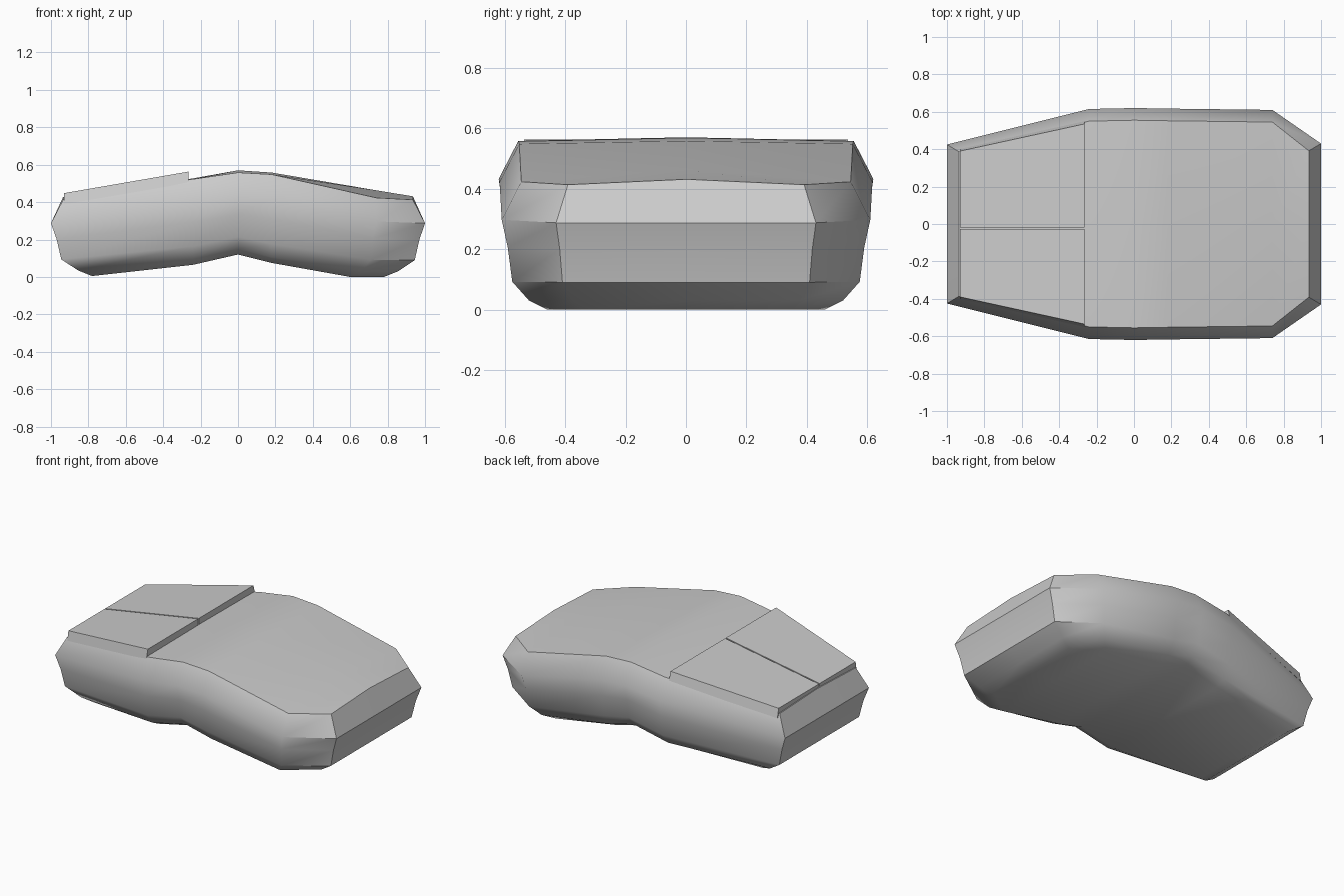
import bpy, bmesh

if "Cube" in bpy.data.objects:
    bpy.data.objects.remove(bpy.data.objects["Cube"])

# plan outline stations (x, half width) and the arch of lower / upper shell
XS = [-1, -0.24, 0, 0.18, 0.74, 1]
YS = [0.425, 0.615, 0.62, 0.617, 0.61, 0.43]
LIFT_LOW = [0.005, 0.065, 0.12, 0.075, 0, 0]
LIFT_TOP = [0.0, 0.11, 0.145, 0.135, 0.01, 0.0]
# rings: height, end inset, side inset, rear-corner inset, blend to upper arch
RINGS = [(0.0, 0.22, 0.15, 0.14, 0), (0.03, 0.145, 0.09, 0.08, 0),
         (0.09, 0.055, 0.035, 0.03, 0.2), (0.2, 0.03, 0.02, 0.02, 0.6),
         (0.287, 0.0, 0.0, 0, 1), (0.413, 0.065, 0.065, 0, 1)]
CROWN = [0.015, 0.004, 0.012, 0.01, 0.04, 0.018]


def make_object(name, bm):
    bmesh.ops.recalc_face_normals(bm, faces=bm.faces)
    mesh = bpy.data.meshes.new(name)
    bm.to_mesh(mesh)
    bm.free()
    ob = bpy.data.objects.new(name, mesh)
    bpy.context.collection.objects.link(ob)
    bpy.ops.object.select_all(action='DESELECT')
    ob.select_set(True)
    bpy.context.view_layer.objects.active = ob
    bpy.ops.object.shade_smooth_by_angle(angle=0.7)
    return ob


def station(ring, i):
    z, end, side, corner, t = ring
    x = XS[i] + (end if i == 0 else -end if i == 5 else -corner if i == 4 else 0)
    return x, YS[i] - side * (0.6 if i in (0, 5) else 1), \
        z + LIFT_LOW[i] * (1 - t) + LIFT_TOP[i] * t


# mouse shell: stacked rings, capped with strips to a centre line
bm = bmesh.new()
loops = []
caps = []
n = len(XS)
for k, ring in enumerate(RINGS):
    pts = [station(ring, i) for i in range(n)]
    right = [bm.verts.new((x, -y, z)) for x, y, z in pts]
    left = [bm.verts.new((x, y, z)) for x, y, z in pts]
    top = k == len(RINGS) - 1
    mid = [bm.verts.new((x, 0, z + (CROWN[i] if top else 0)))
           for i, (x, y, z) in enumerate(pts) if top or k == 0 or i in (0, n - 1)]
    loops.append(right + [mid[-1]] + left[::-1] + [mid[0]])
    if top or k == 0:
        caps.append((right, mid, left))
for a, b in zip(loops, loops[1:]):
    for i in range(len(a)):
        j = (i + 1) % len(a)
        bm.faces.new((a[i], a[j], b[j], b[i]))
for right, mid, left in caps:
    for i in range(n - 1):
        bm.faces.new((right[i], right[i + 1], mid[i + 1], mid[i]))
        bm.faces.new((mid[i], mid[i + 1], left[i + 1], left[i]))
make_object("mouse_shell", bm)


# click buttons: wedge slabs rising toward the palm rest
def button(name, inner, outer_front, outer_back):
    bm = bmesh.new()
    plan = [(-0.93, inner, 0.448), (-0.265, inner, 0.563),
            (-0.265, outer_back, 0.563), (-0.93, outer_front, 0.448)]
    top = [bm.verts.new(p) for p in plan]
    low = [bm.verts.new((x, y * (1.03 if abs(y) > 0.1 else 1), z - 0.06)) for x, y, z in plan]
    bm.faces.new(top)
    bm.faces.new(low)
    for i in range(4):
        j = (i + 1) % 4
        bm.faces.new((top[i], top[j], low[j], low[i]))
    make_object(name, bm)


button("left_button", -0.026, -0.39, -0.535)
button("right_button", -0.018, 0.39, 0.535)
